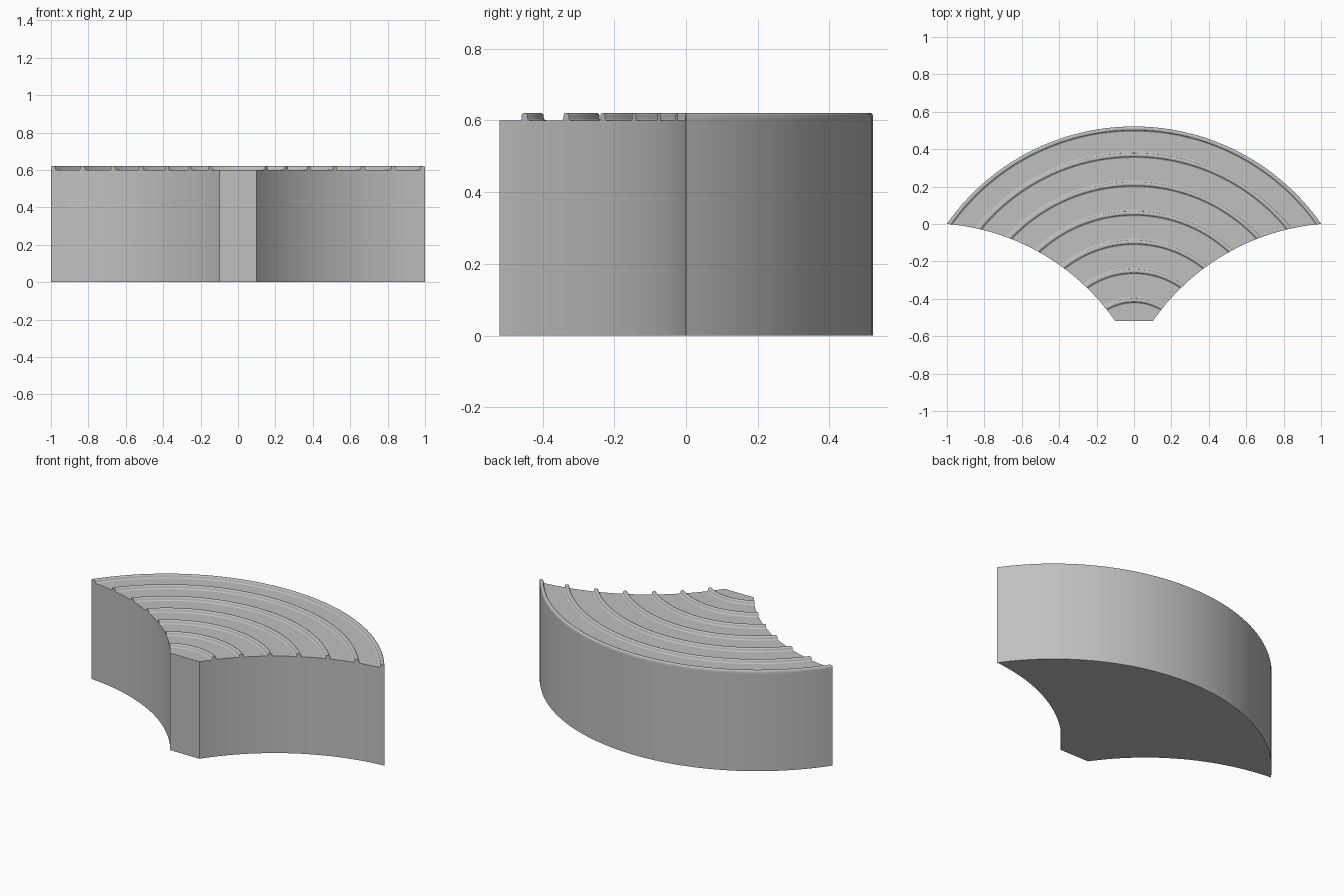
import bpy, bmesh, math
from math import cos, sin, acos, atan2, hypot

cube = bpy.data.objects.get("Cube")
if cube:
    bpy.data.objects.remove(cube, do_unlink=True)

R = 1.2215                 # radius of the back arc and of both side arcs
CY = -0.70                 # centre of the back arc and the ridges
SX, SY = 1.103, -1.217     # centre of the right side arc
BASE, TOP = 0.60, 0.62
FRONT_X, FRONT_Y = 0.10, -0.52
STEPS = 64

stone = bpy.data.materials.new("grey stone")
stone.use_nodes = True
grey = (0.53, 0.53, 0.53, 1)
stone.diffuse_color = grey
stone.node_tree.nodes["Principled BSDF"].inputs["Base Color"].default_value = grey


def finish(name, bm):
    bmesh.ops.recalc_face_normals(bm, faces=bm.faces)
    mesh = bpy.data.meshes.new(name)
    bm.to_mesh(mesh)
    bm.free()
    mesh.materials.append(stone)
    obj = bpy.data.objects.new(name, mesh)
    bpy.context.collection.objects.link(obj)
    bpy.ops.object.select_all(action='DESELECT')
    obj.select_set(True)
    bpy.context.view_layer.objects.active = obj
    bpy.ops.object.shade_smooth_by_angle(angle=math.radians(40))
    return obj


def arc(r):
    """Arc about the back centre, trimmed where it meets the side arcs."""
    dx, dy = SX, SY - CY
    d = hypot(dx, dy)
    end = atan2(dy, dx) + acos((r * r + d * d - R * R) / (2 * d * r))
    angles = [end + (math.pi - 2 * end) * i / STEPS for i in range(STEPS + 1)]
    return [(r * cos(a), CY + r * sin(a)) for a in angles]


# Body: convex back, concave sides, flat narrow front
back = arc(R)
a0 = atan2(FRONT_Y - SY, FRONT_X - SX)
a1 = atan2(back[0][1] - SY, back[0][0] - SX)
side = [(SX + R * cos(a0 + (a1 - a0) * i / STEPS),
         SY + R * sin(a0 + (a1 - a0) * i / STEPS)) for i in range(STEPS)]
outline = side + back + [(-x, y) for x, y in reversed(side)]
bm = bmesh.new()
bottom = bm.faces.new([bm.verts.new((x, y, 0)) for x, y in outline])
top = bmesh.ops.extrude_face_region(bm, geom=[bottom])
for v in top["geom"]:
    if isinstance(v, bmesh.types.BMVert):
        v.co.z = BASE
finish("body", bm)

# Raised ridges: rounded bead with a small fillet at its foot
half = [(-0.018, 0), (-0.0135, 0.0015), (-0.011, 0.005), (-0.0105, 0.014),
        (-0.0085, 0.018), (-0.0045, TOP - BASE)]


def ridge(name, radius, edge=False):
    outer = [(-o, z) for o, z in reversed(half)]
    if edge:               # outermost bead is flush with the back wall
        outer = outer[:3] + [(R - radius, 0)]
    bm = bmesh.new()
    rows = [[bm.verts.new((x, y, BASE + z)) for x, y in arc(min(R, radius + o))]
            for o, z in half + outer]
    for p, q in zip(rows, rows[1:] + rows[:1]):
        for i in range(STEPS):
            bm.faces.new((p[i], p[i + 1], q[i + 1], q[i]))
    for i in (0, STEPS):
        bm.faces.new([row[i] for row in rows])
    finish(name, bm)


ridge("edge_ridge", R - 0.0105, edge=True)
for n in range(6):
    ridge(f"ridge_{n + 1}", 1.070 - 0.1555 * n)
